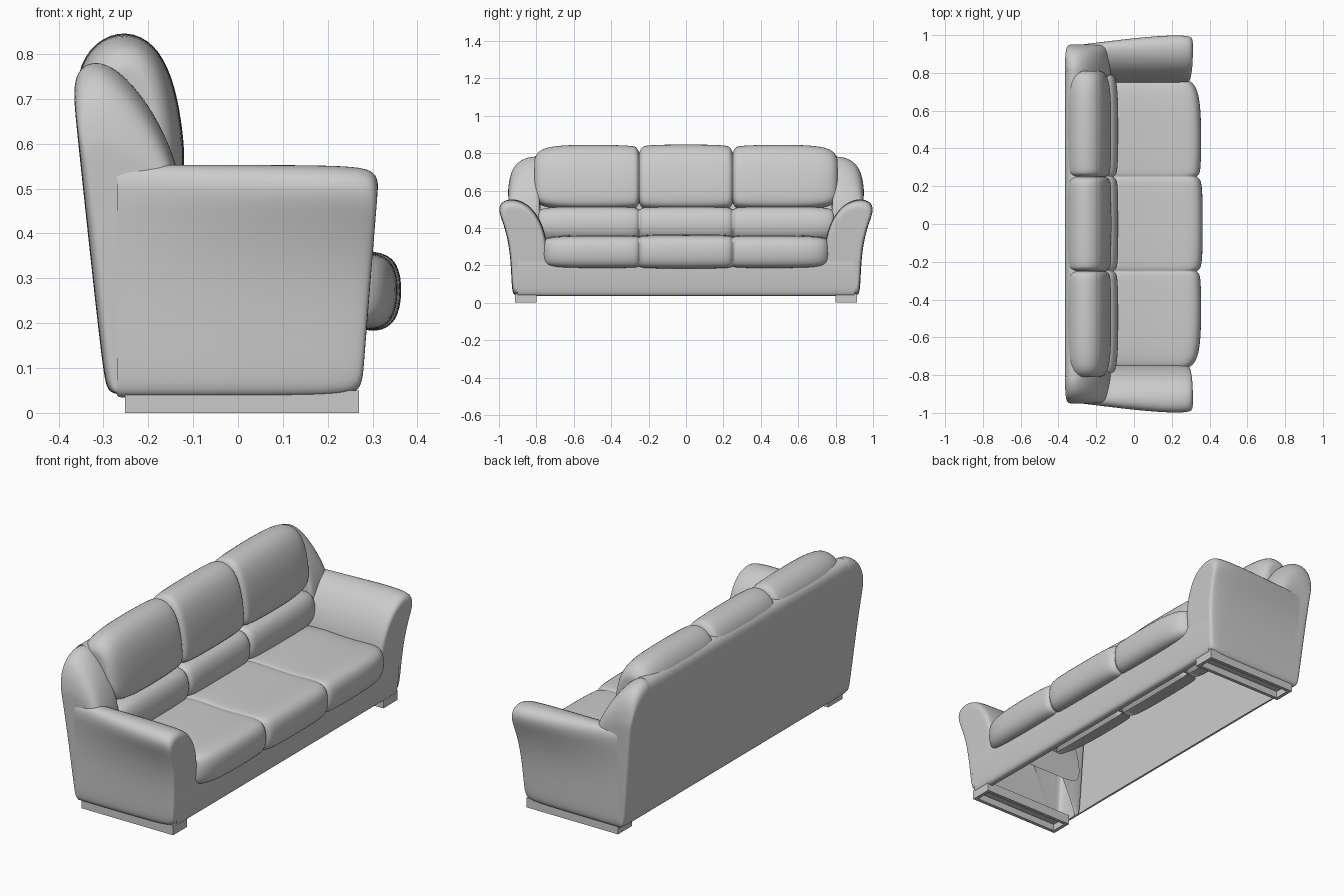
import bpy, bmesh

if "Cube" in bpy.data.objects:
    bpy.data.objects.remove(bpy.data.objects["Cube"])


def finish(name, bm, mirror=False, subdiv=2):
    bmesh.ops.recalc_face_normals(bm, faces=bm.faces[:])
    mesh = bpy.data.meshes.new(name)
    bm.to_mesh(mesh)
    bm.free()
    obj = bpy.data.objects.new(name, mesh)
    bpy.context.collection.objects.link(obj)
    if mirror:
        m = obj.modifiers.new("Mirror", 'MIRROR')
        m.use_axis = (False, True, False)
        m.use_mirror_merge = False
    if subdiv:
        s = obj.modifiers.new("Subdivision", 'SUBSURF')
        s.levels = s.render_levels = subdiv
        for p in mesh.polygons:
            p.use_smooth = True
    return obj


def loft(name, rings, cap_start=False, cap_end=False, mirror=False, inset=0.02):
    """Skin a series of open cross-sections, optionally closing the ends."""
    bm = bmesh.new()
    rows = [[bm.verts.new(p) for p in ring] for ring in rings]
    for a, b in zip(rows, rows[1:]):
        for i in range(len(a) - 1):
            bm.faces.new((a[i], a[i + 1], b[i + 1], b[i]))
    caps = []
    if cap_start:
        caps.append(bm.faces.new(rows[0]))
    if cap_end:
        caps.append(bm.faces.new(rows[-1]))
    if caps:
        bmesh.ops.recalc_face_normals(bm, faces=bm.faces[:])
        bmesh.ops.inset_individual(bm, faces=caps, thickness=inset)
    return finish(name, bm, mirror)


def cushion_row(name, profile, centre, half):
    """Three cushions in one skin; the section shrinks at seams and ends."""
    stations = [(-y, f) for y, f in reversed(half) if y > 0] + half
    cx, cz = centre
    rings = [[(cx + (x - cx) * f, y, cz + (z - cz) * f) for x, z in profile]
             for y, f in stations]
    return loft(name, rings, True, True)


# Seat cushions
cushion_row("seat_cushions",
            [(0.26, 0.19), (0.31, 0.178), (0.355, 0.20), (0.368, 0.27),
             (0.358, 0.34), (0.31, 0.365), (0.20, 0.358), (0.05, 0.358),
             (-0.08, 0.37), (-0.22, 0.36)], (0.10, 0.27),
            [(0, 1), (0.15, 0.995), (0.215, 0.975), (0.24, 0.94), (0.25, 0.86),
             (0.26, 0.93), (0.29, 0.955), (0.4, 0.97), (0.58, 0.965),
             (0.69, 0.92), (0.745, 0.82), (0.765, 0.68)])

# Upper back cushions
cushion_row("upper_back_cushions",
            [(-0.355, 0.68), (-0.362, 0.76), (-0.32, 0.83), (-0.25, 0.855),
             (-0.185, 0.825), (-0.145, 0.75), (-0.125, 0.65), (-0.117, 0.56),
             (-0.125, 0.51), (-0.19, 0.495)], (-0.25, 0.66),
            [(0, 1), (0.15, 0.995), (0.215, 0.97), (0.24, 0.93), (0.25, 0.72),
             (0.26, 0.92), (0.285, 0.965), (0.4, 0.99), (0.6, 0.995),
             (0.72, 0.95), (0.785, 0.84), (0.81, 0.62)])

# Lower back cushions
cushion_row("lumbar_cushions",
            [(-0.20, 0.515), (-0.13, 0.515), (-0.095, 0.485), (-0.08, 0.43),
             (-0.085, 0.37), (-0.12, 0.33)], (-0.20, 0.43),
            [(0, 1), (0.15, 0.99), (0.215, 0.96), (0.24, 0.90), (0.25, 0.74),
             (0.26, 0.90), (0.285, 0.96), (0.4, 1), (0.6, 1),
             (0.74, 0.95), (0.79, 0.8)])

# Back panel and the rounded wings at its ends share one profile
back = [(-0.265, 0.042), (-0.292, 0.045), (-0.302, 0.10), (-0.335, 0.40),
        (-0.362, 0.66), (-0.368, 0.73), (-0.355, 0.775), (-0.31, 0.792),
        (-0.25, 0.755), (-0.185, 0.67), (-0.14, 0.57), (-0.12, 0.48),
        (-0.12, 0.36)]
loft("back_panel", [[(x, y, z) for x, z in back[:9]]
                    for y in (-0.81, -0.4, 0, 0.4, 0.81)])


def wing_point(x, z, y, sx, sz):
    if z > 0.45:
        z = 0.45 + (z - 0.45) * sz
    taper = 1 - 0.03 * max(0, 0.6 - z) / 0.55
    return (-0.22 + (x + 0.22) * sx, y * taper, z)


loft("back_wing",
     [[wing_point(x, z, *s) for x, z in back]
      for s in ((0.785, 0.9, 0.95), (0.80, 1, 1), (0.86, 1, 0.975),
                (0.915, 0.98, 0.87), (0.943, 0.93, 0.68), (0.952, 0.82, 0.45))],
     True, True, mirror=True)

# Arms: section in y-z, flaring outwards towards the front
arm = [(0.89, 0.034), (0.925, 0.036), (0.933, 0.09), (0.94, 0.28),
       (0.975, 0.42), (1.01, 0.50), (0.985, 0.55), (0.91, 0.558),
       (0.83, 0.52), (0.77, 0.43), (0.742, 0.33), (0.735, 0.20)]


def arm_point(y, z, x, flare, s):
    if y > 0.93:
        y = 0.93 + (y - 0.93) * flare
    x -= 0.03 * (1 - z / 0.45) * max(0, x + 0.25) / 0.55
    return (x, 0.86 + (y - 0.86) * s, 0.30 + (z - 0.30) * s)


loft("arm",
     [[arm_point(y, z, *s) for y, z in arm]
      for s in ((-0.27, 0.3, 1), (-0.13, 0.55, 1), (0.05, 0.85, 1),
                (0.20, 1, 0.995), (0.265, 1, 0.98), (0.298, 1, 0.94),
                (0.306, 1, 0.84))],
     cap_end=True, mirror=True)

# Front panel below the seat
loft("front_panel",
     [[(x, y, z) for x, z in ((0.24, 0.036), (0.27, 0.034), (0.28, 0.06),
                              (0.289, 0.15), (0.292, 0.22), (0.28, 0.28))]
      for y in (-0.90, -0.45, 0, 0.45, 0.90)])

# Feet: long runners, hollow underneath
bm = bmesh.new()
bmesh.ops.create_cube(bm, size=1)
for v in bm.verts:
    v.co = (0.009 + v.co.x * 0.522, 0.857 + v.co.y * 0.115, 0.025 + v.co.z * 0.05)
bottom = [f for f in bm.faces if f.calc_center_median().z < 0.001]
bmesh.ops.inset_individual(bm, faces=bottom, thickness=0.025)
inner = bmesh.ops.extrude_discrete_faces(bm, faces=bottom)["faces"]
bmesh.ops.translate(bm, verts=inner[0].verts[:], vec=(0, 0, 0.035))
finish("foot_runner", bm, mirror=True, subdiv=0)
